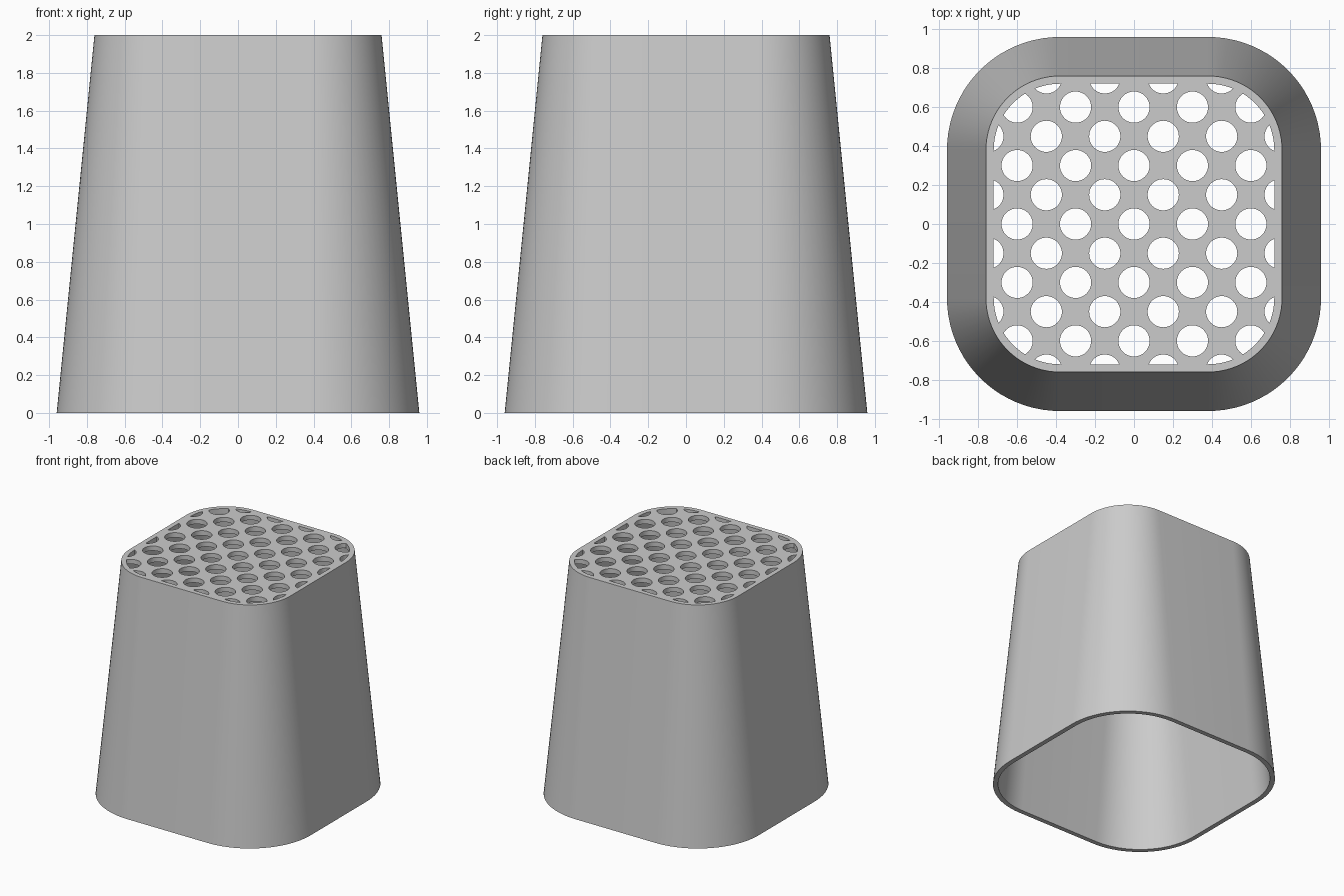
import bpy
import bmesh
import math

if "Cube" in bpy.data.objects:
    bpy.data.objects.remove(bpy.data.objects["Cube"], do_unlink=True)

HEIGHT = 2.0
BASE, TOP = 0.96, 0.76       # half widths of the tapered body
CORNER = 0.38                # centre of every rounded corner
WALL = 0.04
PITCH, HOLE = 0.15, 0.08     # staggered hole grid

grey = bpy.data.materials.new("plain grey")
grey.use_nodes = True
colour = (0.6, 0.6, 0.6, 1)
grey.diffuse_color = colour
grey.node_tree.nodes["Principled BSDF"].inputs["Base Color"].default_value = colour


def rounded_loop(bm, half, z, steps=20):
    """Ring of vertices around a rounded square."""
    r = half - CORNER
    ring = []
    for q in range(4):
        mid = math.radians(45 + 90 * q)
        cx = math.copysign(CORNER, math.cos(mid))
        cy = math.copysign(CORNER, math.sin(mid))
        for i in range(steps + 1):
            a = math.radians(90) * (q + i / steps)
            ring.append(bm.verts.new((cx + r * math.cos(a), cy + r * math.sin(a), z)))
    return ring


def bridge(bm, a, b):
    for i in range(len(a)):
        j = (i + 1) % len(a)
        bm.faces.new((a[i], a[j], b[j], b[i]))


def make_object(bm, name):
    bmesh.ops.recalc_face_normals(bm, faces=bm.faces)
    mesh = bpy.data.meshes.new(name)
    bm.to_mesh(mesh)
    bm.free()
    mesh.materials.append(grey)
    obj = bpy.data.objects.new(name, mesh)
    bpy.context.collection.objects.link(obj)
    return obj


def boolean(obj, cutter, operation):
    """Apply a boolean and discard the cutter."""
    mod = obj.modifiers.new("cut", 'BOOLEAN')
    mod.operation = operation
    mod.solver = 'EXACT'
    mod.object = cutter
    bpy.context.view_layer.objects.active = obj
    bpy.ops.object.modifier_apply(modifier=mod.name)
    bpy.data.objects.remove(cutter, do_unlink=True)


# Tapered hollow body, closed on top and open underneath
bm = bmesh.new()
ceiling = HEIGHT - WALL
inner_top = TOP + (BASE - TOP) * WALL / HEIGHT - WALL
rings = [rounded_loop(bm, half, z) for half, z in
         ((TOP, HEIGHT), (BASE, 0), (BASE - WALL, 0), (inner_top, ceiling))]
for a, b in zip(rings, rings[1:]):
    bridge(bm, a, b)
bm.faces.new(rings[0])
bm.faces.new(rings[-1])
body = make_object(bm, "perforated_cover")

# Staggered round punches
bm = bmesh.new()
for i in range(-5, 6):
    for j in range(-5, 6):
        if (i + j) % 2 == 0:
            hole = bmesh.ops.create_cone(bm, cap_ends=True, segments=48,
                                         radius1=HOLE, radius2=HOLE, depth=0.3)
            bmesh.ops.translate(bm, verts=hole["verts"],
                                vec=(i * PITCH, j * PITCH, HEIGHT))
punches = make_object(bm, "hole_punches")

# Keep the punches inside the solid border of the top
bm = bmesh.new()
low = rounded_loop(bm, TOP - WALL, HEIGHT - 0.1)
high = rounded_loop(bm, TOP - WALL, HEIGHT + 0.1)
bridge(bm, low, high)
bm.faces.new(low)
bm.faces.new(high)
border = make_object(bm, "punch_limit")
boolean(punches, border, 'INTERSECT')
boolean(body, punches, 'DIFFERENCE')

# Smooth walls with crisp rims
bpy.ops.object.select_all(action='DESELECT')
body.select_set(True)
bpy.context.view_layer.objects.active = body
bpy.ops.object.shade_smooth_by_angle(angle=math.radians(30))
